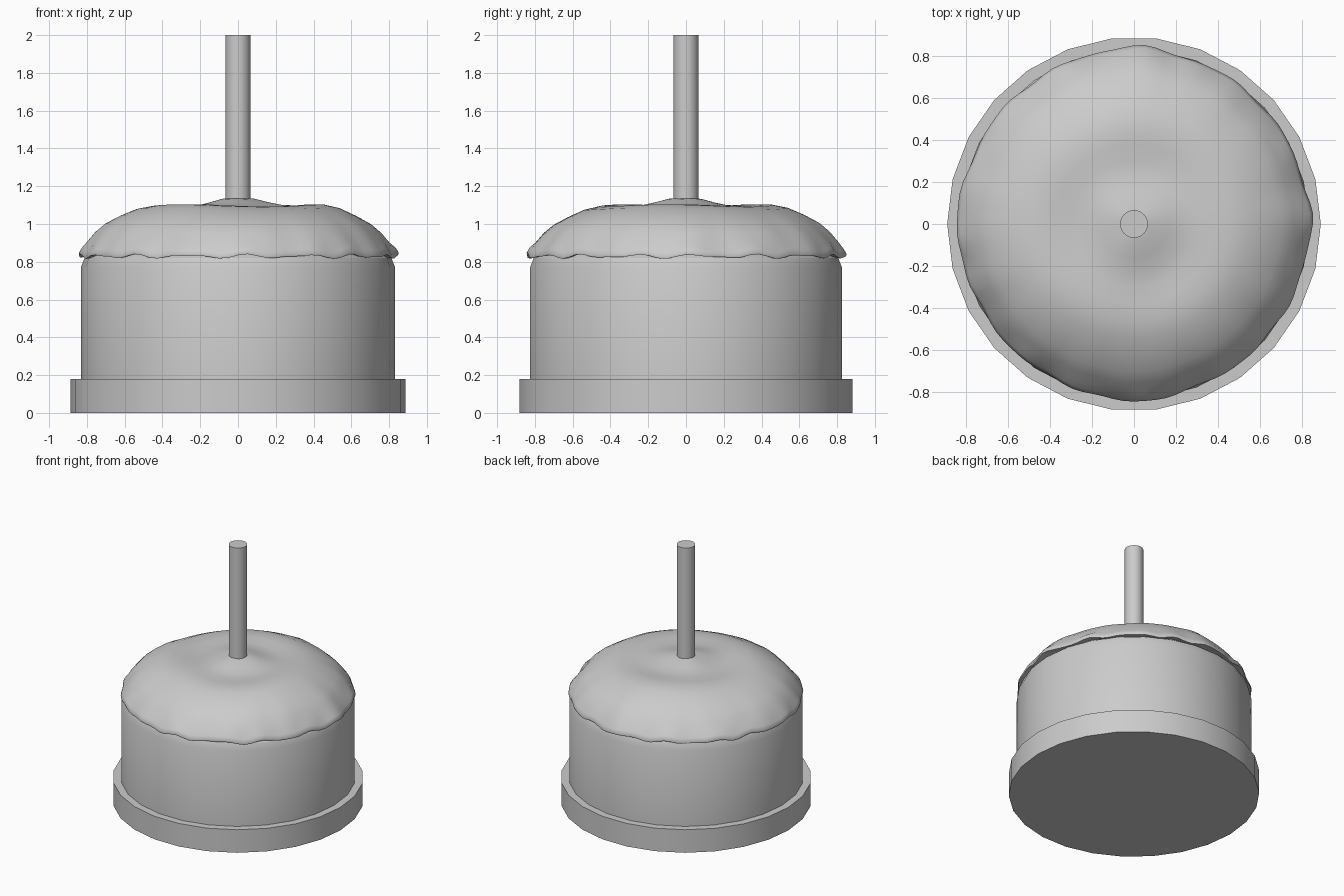
import bpy, bmesh, math

if "Cube" in bpy.data.objects:
    bpy.data.objects.remove(bpy.data.objects["Cube"])


def lathe(name, profile, sides, warp=None, angle=30):
    """Revolve (radius, z) points about z; radius 0 closes to a pole."""
    bm = bmesh.new()
    rings = []
    for i, (r, z) in enumerate(profile):
        if r == 0:
            rings.append([bm.verts.new((0, 0, z))])
            continue
        ring = []
        for k in range(sides):
            a = 2 * math.pi * k / sides
            rr, zz = warp(r, z, a, i) if warp else (r, z)
            ring.append(bm.verts.new((rr * math.cos(a), rr * math.sin(a), zz)))
        rings.append(ring)
    for lo, hi in zip(rings, rings[1:]):
        for k in range(sides):
            n = (k + 1) % sides
            if len(lo) == 1:
                bm.faces.new((lo[0], hi[n], hi[k]))
            elif len(hi) == 1:
                bm.faces.new((lo[k], lo[n], hi[0]))
            else:
                bm.faces.new((lo[k], lo[n], hi[n], hi[k]))
    # Flat n-gon caps where the profile ends away from the axis
    for ring in (rings[0], rings[-1]):
        if len(ring) > 1:
            bm.faces.new(ring)
    bmesh.ops.recalc_face_normals(bm, faces=bm.faces)
    mesh = bpy.data.meshes.new(name)
    bm.to_mesh(mesh)
    bm.free()
    obj = bpy.data.objects.new(name, mesh)
    bpy.context.collection.objects.link(obj)
    bpy.ops.object.select_all(action='DESELECT')
    obj.select_set(True)
    bpy.context.view_layer.objects.active = obj
    bpy.ops.object.shade_smooth_by_angle(angle=math.radians(angle))
    return obj


# Base plate and cake body share the same 26 sides
lathe("base_plate", [(0.888, 0), (0.888, 0.18)], 26)
lathe("cake_body", [(0.832, 0.17), (0.832, 0.77), (0.812, 0.82), (0.71, 0.9),
                    (0.5, 0.98), (0, 1.0)], 26)


# Icing: soft lumps on top, uneven drips along the rim
def icing_warp(r, z, a, i):
    edge = max(0.0, (r - 0.55) / 0.29)
    lobes = 0.018 * max(0.0, math.cos(4 * a)) ** 4
    ripple = 0.005 * math.sin(13 * a + 1) + 0.003 * math.sin(22 * a)
    r += edge * (lobes + ripple)
    if z < 0.9:
        z += 0.008 * math.sin(16 * a + 0.6) + 0.005 * math.sin(25 * a + 2)
    else:
        z += 0.006 * math.sin(3 * a + 5 * r) * min(1, r / 0.3)
    return r, z


lathe("icing", [(0.76, 0.845), (0.805, 0.83), (0.826, 0.828), (0.829, 0.84),
                (0.815, 0.865), (0.785, 0.905), (0.745, 0.955), (0.695, 1.0),
                (0.62, 1.043), (0.54, 1.08), (0.46, 1.097), (0.38, 1.098),
                (0.3, 1.092), (0.23, 1.097), (0.16, 1.113), (0.09, 1.132),
                (0.04, 1.138), (0, 1.14)], 104, icing_warp, 60)

# Candle stick
lathe("candle", [(0.066, 1.05), (0.066, 2.0)], 26)
